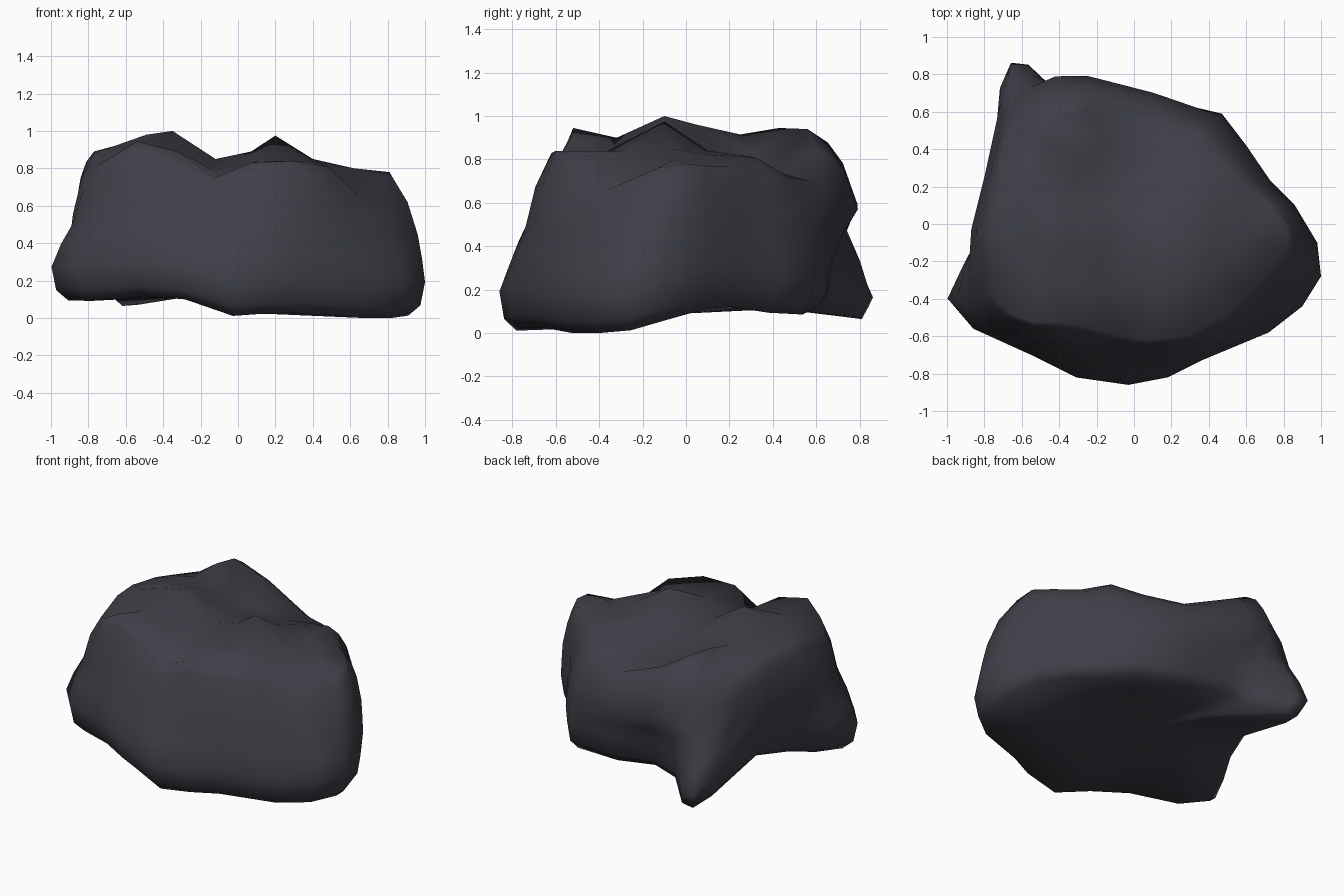
import bpy, bmesh, math
from mathutils import Vector
from mathutils.geometry import delaunay_2d_cdt

if "Cube" in bpy.data.objects:
    bpy.data.objects.remove(bpy.data.objects["Cube"])

# Around the rock: foot x, foot y, rim x, rim y, rim z, how far the middle leans to the rim
COLUMNS = [
    (-1.0, -.40, -.75, -.38, .82, .5), (-.86, -.56, -.66, -.48, .87, .5),
    (-.55, -.70, -.54, -.52, .945, .4), (-.31, -.82, -.32, -.53, .89, .38),
    (-.03, -.86, -.13, -.58, .75, .4), (.18, -.82, .07, -.62, .83, .4),
    (.36, -.73, .29, -.60, .84, .25), (.72, -.58, .48, -.50, .81, .42),
    (.90, -.44, .64, -.36, .66, .4), (1.0, -.28, .82, -.13, .76, .22),
    (.98, -.10, .81, 0, .78, .25), (.86, .10, .73, .10, .77, .1),
    (.73, .23, .60, .20, .77, .2), (.60, .42, .45, .32, .81, .15),
    (.47, .59, .32, .47, .72, .2), (.10, .69, .08, .57, .70, -.1),
    (-.25, .75, -.25, .61, .84, -.3), (-.42, .73, -.42, .56, .94, -.35),
    (-.57, .86, -.52, .54, .89, .4), (-.66, .865, -.62, .48, .83, .42),
    (-.72, .73, -.70, .38, .83, .55), (-.80, .25, -.73, .17, .88, 0),
    (-.87, -.03, -.77, -.02, .89, 0), (-.93, -.22, -.77, -.18, .88, .3),
]
# Peaks, saddle and hollow on top
TOP = [
    (-.35, -.10, 1.0), (-.49, -.12, .98), (.20, -.10, .975), (-.12, -.12, .85),
    (-.13, -.35, .79), (.07, -.11, .89), (.40, -.07, .85), (.12, -.36, .84),
    (.38, -.30, .84), (-.50, -.32, .90), (.20, .10, .84), (-.12, .12, .81),
    (-.15, .42, .74), (.14, .32, .77), (.45, .13, .82), (-.50, .25, .915),
    (-.46, .43, .945), (-.35, .05, .96), (-.30, .30, .83), (.62, -.05, .80),
    (-.66, -.10, .92), (-.61, .13, .895),
]
# Undercut places at the foot: x, y, radius, inset, lift
TUCKS = [(-.82, .14, .32, .08, .09), (-.18, .74, .28, .08, .09),
         (-.5, -.72, .2, 0, .03), (.28, -.78, .25, 0, .03)]


def ramp(v, a, b):
    t = min(max((v - a) / (b - a), 0), 1)
    return t * t * (3 - 2 * t)


def floor_z(x, y):
    # Underside lifts towards the back and the left
    back = .12 * ramp(y, -.4, .2) - .035 * ramp(y, .25, .5)
    return max(back, .09 * ramp(-x, -.02, .32))


bm = bmesh.new()
rows = [[] for _ in range(9)]
for fx, fy, rx, ry, rz, lean in COLUMNS:
    wide, rim = Vector((fx, fy)), Vector((rx, ry))
    mid = wide.lerp(rim, lean)
    spur = ramp(fy, .75, .86)
    fl = floor_z(fx, fy) - .03 * spur
    foot = wide.copy()
    for tx, ty, radius, inset, lift in TUCKS:
        w = math.exp(-((wide - Vector((tx, ty))).length / radius) ** 2)
        foot -= wide.normalized() * inset * w
        fl += lift * w
    z0 = fl + .18 - .08 * spur
    # The back walls are fuller near the rim than the front walls
    shoulder, brow = (.29, .59) if fy > -.1 else (.38, .75)
    points = [
        (foot * .5, floor_z(fx * .5, fy * .5) + .02),
        (foot * (.91 + .03 * spur), fl), (foot * .975, fl + .055),
        (foot, z0),
        (foot.lerp(mid, .42), z0 + (rz - z0) * .225),
        (mid, z0 + (rz - z0) * .45),
        (mid.lerp(rim, shoulder), z0 + (rz - z0) * .75),
        (mid.lerp(rim, brow), z0 + (rz - z0) * .9),
        (rim, rz),
    ]
    for row, (p, z) in zip(rows, points):
        row.append(bm.verts.new((p.x, p.y, z)))

# Side walls and underside
n = len(COLUMNS)
for a, b in zip(rows, rows[1:]):
    for i in range(n):
        j = (i + 1) % n
        bm.faces.new((a[i], a[j], b[j], b[i]))
center = bm.verts.new((0, 0, .09))
for i in range(n):
    bm.faces.new((center, rows[0][(i + 1) % n], rows[0][i]))

# Craggy top stretched between the rim and the peaks
cap = rows[-1] + [bm.verts.new(p) for p in TOP]
flat = [v.co.to_2d() for v in cap]
out = delaunay_2d_cdt(flat, [(i, (i + 1) % n) for i in range(n)], [], 1, 1e-5)
for face in out[2]:
    bm.faces.new([cap[out[3][i][0]] for i in face])

bmesh.ops.recalc_face_normals(bm, faces=bm.faces[:])
for f in bm.faces:
    f.smooth = True
mesh = bpy.data.meshes.new("boulder")
bm.to_mesh(mesh)
bm.free()

# Dark slate colour
slate = bpy.data.materials.new("dark slate")
slate.diffuse_color = (.05, .05, .066, 1)
slate.use_nodes = True
slate.node_tree.nodes["Principled BSDF"].inputs["Base Color"].default_value = slate.diffuse_color
mesh.materials.append(slate)
boulder = bpy.data.objects.new("boulder", mesh)
bpy.context.collection.objects.link(boulder)
